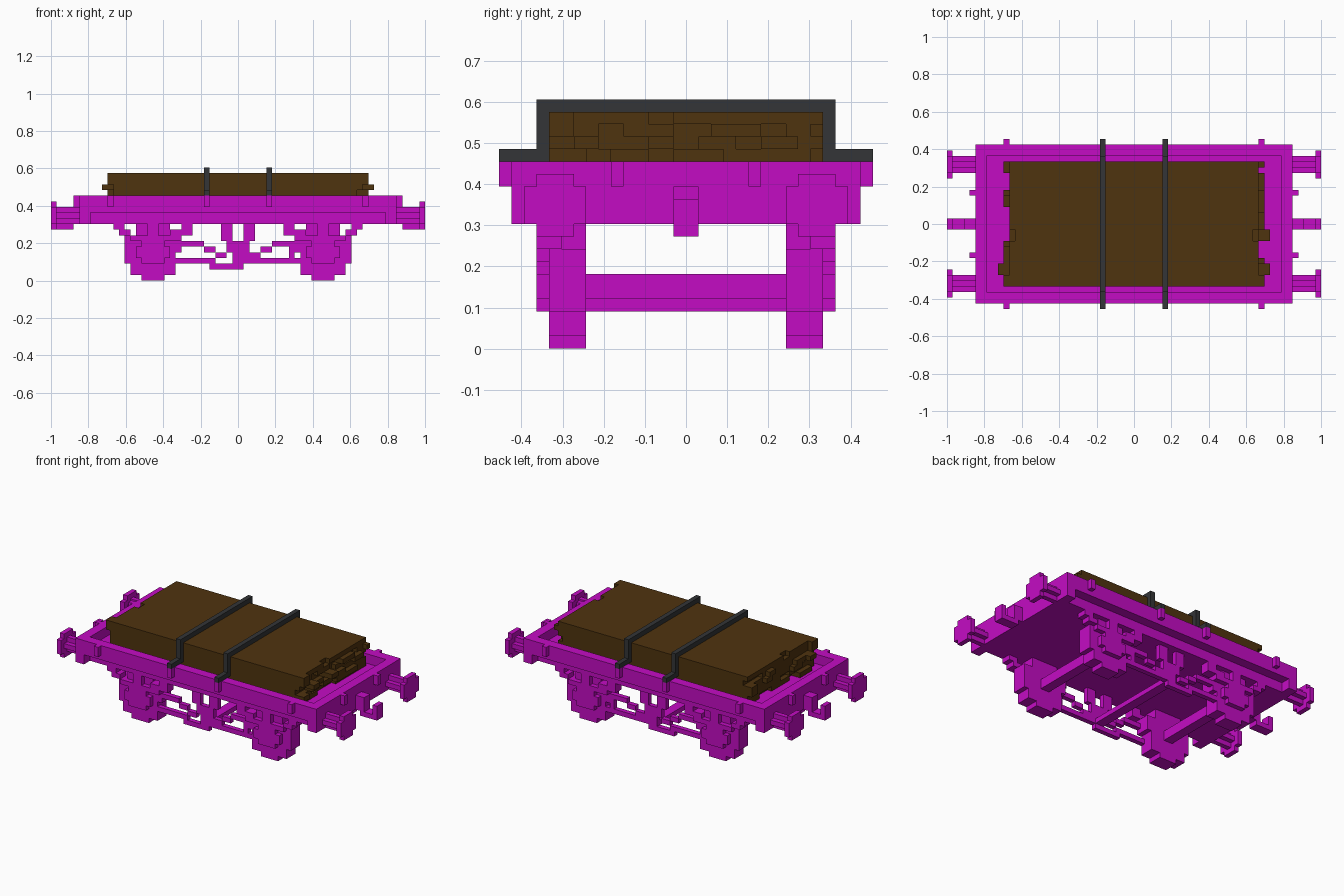
import bpy, bmesh, random
from mathutils import Matrix, Vector

if "Cube" in bpy.data.objects:
    bpy.data.objects.remove(bpy.data.objects["Cube"], do_unlink=True)

U = 1 / 33          # size of one block
random.seed(4)


def material(name, rgb):
    m = bpy.data.materials.new(name)
    m.use_nodes = True
    m.diffuse_color = (*rgb, 1)
    m.node_tree.nodes["Principled BSDF"].inputs["Base Color"].default_value = (*rgb, 1)
    return m


MAGENTA = material("magenta paint", (0.55, 0.0037, 0.55))
BROWN = material("dark timber", (0.078, 0.033, 0.0045))
GREY = material("dark strap", (0.033, 0.035, 0.038))


def part(name, mat, boxes):
    """One object from boxes given as x0, x1, y0, y1, z0, z1 in blocks."""
    bm = bmesh.new()
    for x0, x1, y0, y1, z0, z1 in boxes:
        size = Vector((x1 - x0, y1 - y0, z1 - z0)) * U
        mid = Vector((x0 + x1, y0 + y1, z0 + z1)) * U / 2
        bmesh.ops.create_cube(bm, size=1, matrix=Matrix.Translation(mid) @ Matrix.Diagonal((*size, 1)))
    me = bpy.data.meshes.new(name)
    bm.to_mesh(me)
    bm.free()
    me.materials.append(mat)
    ob = bpy.data.objects.new(name, me)
    bpy.context.collection.objects.link(ob)
    return ob


def flip_x(boxes):
    return [(-b, -a, *r) for a, b, *r in boxes]


def flip_y(boxes):
    return [(a, b, -d, -c, *r) for a, b, c, d, *r in boxes]


def shift(boxes, dx):
    return [(a + dx, b + dx, *r) for a, b, *r in boxes]


# Wagon body: floor, raised rim, headstocks, recessed underframe
rails = [(-28, 28, 12, 14, 12, 15)]
heads = [(26, 28, -14, 14, 10, 15)]
part("floor", MAGENTA, [(-26, 26, -12, 12, 10, 13)])
part("side_rails", MAGENTA, rails + flip_y(rails))
part("headstocks", MAGENTA, heads + flip_x(heads))

# Tabs along the sides
tabs = [(x, x + 1, 14, 15, 13, 15) for x in (-23, -6, 5, 22)]
part("side_tabs", MAGENTA, tabs + flip_y(tabs))

# Buffers: cross-shaped shaft and rounded head
buffer = [(28, 32, 9, 12, 11, 12), (28, 32, 10, 11, 10, 13),
          (32, 33, 8, 13, 10, 13), (32, 33, 9, 12, 9, 14)]
for end, fx in (("left", lambda b: b), ("right", flip_x)):
    for side, fy in (("back", flip_y), ("front", lambda b: b)):
        part(f"buffer_{end}_{side}", MAGENTA, fx(fy(buffer)))
    # Coupling hook and end handles
    hook = [(28, 30, -1, 1, 10, 13), (29, 33, -1, 1, 9, 10), (32, 33, -1, 1, 10, 12)]
    part(f"coupling_{end}", MAGENTA, fx(hook))
    handle = [(28, 29, 5, 6, 13, 15)]
    part(f"end_handles_{end}", MAGENTA, fx(handle + flip_y(handle)))

# Running gear: wheel, axle guard, leaf spring, axle box
wheel = [(-2, 2, 8, 11, 0, 1), (-4, 4, 8, 11, 1, 3), (-5, 4, 8, 11, 3, 8),
         (4, 5, 8, 11, 5, 8), (-3, 3, 8, 11, 8, 10)]
spring = [(-7, -5, 10, 12, 9, 10), (5, 7, 10, 12, 8, 10),
          (-6, -4, 10, 12, 8, 9), (3, 5, 10, 12, 7, 9),
          (-4, 4, 11, 12, 7, 8)]
box = [(-2, 2, 11, 12, 3, 7), (-3, 3, 11, 12, 4, 6), (-1, 1, 11, 12, 7, 10)]
for end, fx in (("right", lambda b: b), ("left", flip_x)):
    for side, fy in (("back", lambda b: b), ("front", flip_y)):
        for name, boxes in (("wheel", wheel), ("spring", spring), ("axle_box", box)):
            part(f"{name}_{end}_{side}", MAGENTA, fx(fy(shift(boxes, -15))))
    part(f"axle_{end}", MAGENTA, fx([(-16, -14, -8, 8, 4, 6)]))

# Brake gear: hangers, stepped push rods, lower tie bar
brake = [(-3, -1, 10, 11, 7, 10), (1, 3, 10, 11, 7, 10), (-2, 2, 10, 11, 5, 7),
         (-9, -6, 10, 11, 6, 7), (-6, -4, 10, 11, 5, 6), (-4, -2, 10, 11, 4, 5),
         (6, 9, 10, 11, 6, 7), (4, 6, 10, 11, 5, 6), (1, 4, 10, 11, 4, 5),
         (-1, 1, 10, 11, 3, 5), (-11, -4, 10, 11, 3, 4), (1, 11, 10, 11, 3, 4),
         (-5, 1, 10, 11, 2, 3), (9, 10, 10, 11, 4, 7), (-10, -9, 10, 11, 6, 7)]
part("brake_gear_back", MAGENTA, brake)
part("brake_gear_front", MAGENTA, flip_y(brake))
part("brake_cross_bar", MAGENTA, [(-1, 1, -10, 10, 3, 4)])

# Timber load: core, then plank ends of uneven length
part("timber_core", BROWN, [(-20, 20, -11, 11, 13, 19)])
planks = []
for z in range(13, 18):
    y = -11
    while y < 11:
        w = min(random.choice((2, 2, 3, 4)), 11 - y)
        planks.append((-random.choice((21, 22, 22, 23)), random.choice((21, 22, 22, 23)),
                       y, y + w, z, z + 1))
        y += w
planks += [(-22, 22, -11, -3, 18, 19), (-21, 21, -3, -1, 18, 19), (-22, 22, -1, 11, 18, 19),
           (-23, 23, -11, -9, 17, 19), (-24, 24, -9, -7, 16, 17), (20, 24, -3, -1, 16, 17),
           (-23, 23, 3, 5, 17, 18), (-23, -20, 9, 11, 15, 17)]
part("timber_planks", BROWN, planks)

# Straps over the load with feet on the rails
for name, x in (("strap_right", -6), ("strap_left", 5)):
    leg = [(x, x + 1, 11, 12, 15, 19), (x, x + 1, 11, 15, 15, 16)]
    part(name, GREY, leg + flip_y(leg) + [(x, x + 1, -12, 12, 19, 20)])
